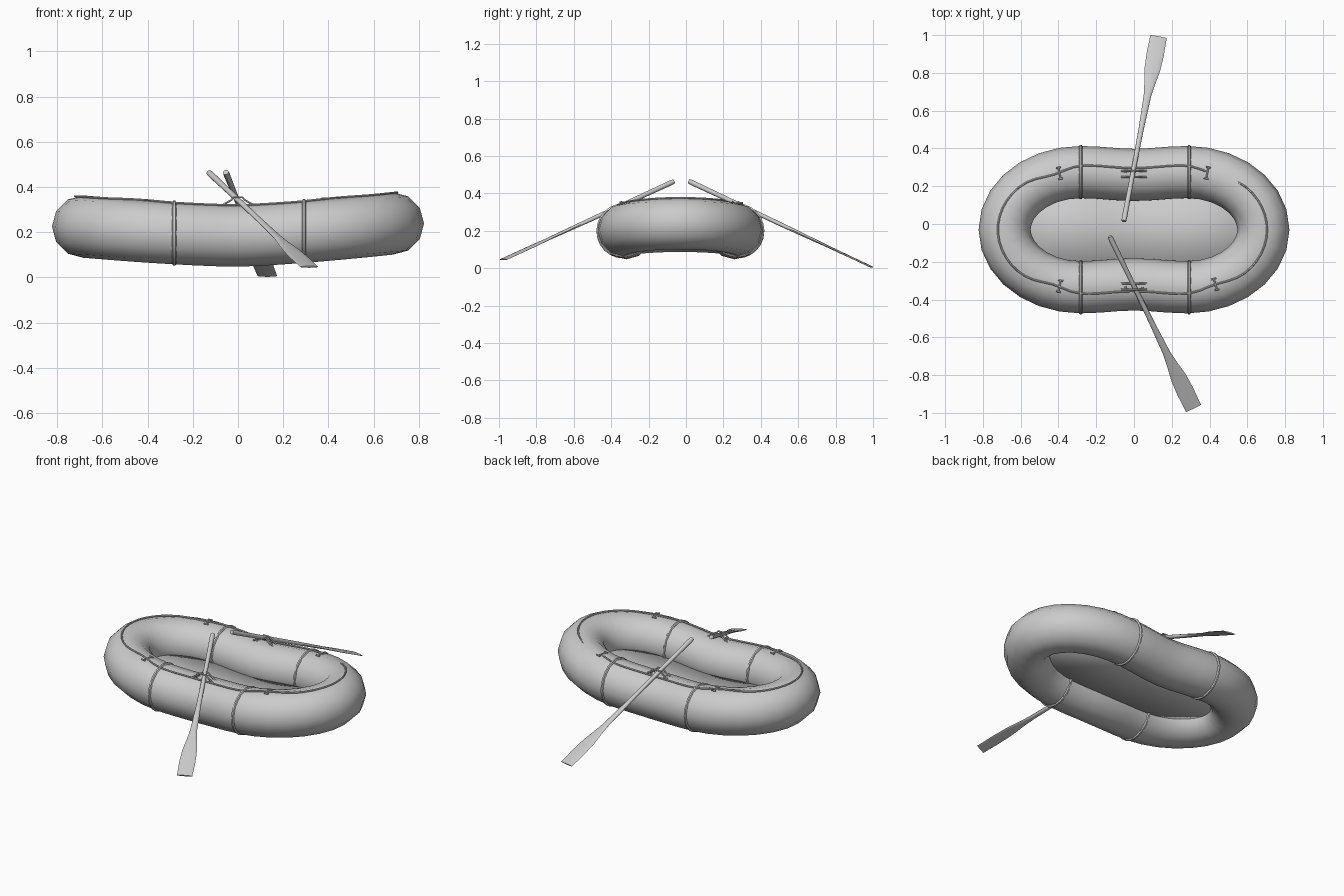
import bpy, bmesh
from math import sin, cos, pi, sqrt, exp, radians
from mathutils import Vector, Matrix

cube = bpy.data.objects.get("Cube")
if cube:
    bpy.data.objects.remove(cube)

RADIUS = 0.138        # tube radius
STRAIGHT = 0.28       # half length of the straight sides
HALF_W = 0.305        # half width of the tube centreline
END = 0.405           # length of each rounded end
MID_Y = -0.03
UP = Vector((0, 0, 1))
parts = []


def height(x):
    """Tube centre height: the ends rise above the middle."""
    return 0.185 + 0.047 * (abs(x) / 0.69) ** 1.4 + 0.01 * x


def centre(s):
    """Closed centreline: right end, back side, left end, front side."""
    s %= 4
    side, f = int(s), s - int(s)
    flip = 1 if side < 2 else -1
    if side % 2 == 0:
        a = pi * (f - 0.5)
        x, y = STRAIGHT + END * cos(a), HALF_W * sin(a)
    else:
        x = STRAIGHT * (1 - 2 * f)
        y = HALF_W - 0.0075 * (1 + cos(pi * x / STRAIGHT))
    x, y = x * flip, y * flip
    return Vector((x, y + MID_Y, height(x)))


def outward(s):
    d = centre(s + 0.01) - centre(s - 0.01)
    return Vector((d.y, -d.x, 0)).normalized()


def add_mesh(name, bm):
    bmesh.ops.recalc_face_normals(bm, faces=bm.faces)
    mesh = bpy.data.meshes.new(name)
    bm.to_mesh(mesh)
    bm.free()
    ob = bpy.data.objects.new(name, mesh)
    bpy.context.collection.objects.link(ob)
    parts.append(ob)
    return ob


def loft(name, rings, closed=False):
    """Skin a list of equal-sized point rings."""
    bm = bmesh.new()
    loops = [[bm.verts.new(p) for p in ring] for ring in rings]
    n = len(loops[0])
    pairs = list(zip(loops, loops[1:]))
    if closed:
        pairs.append((loops[-1], loops[0]))
    else:
        bm.faces.new(loops[0])
        bm.faces.new(loops[-1])
    for a, b in pairs:
        for i in range(n):
            j = (i + 1) % n
            bm.faces.new((a[i], a[j], b[j], b[i]))
    return add_mesh(name, bm)


def wire(name, paths, radius, cyclic=False):
    """Round rod along one or more polylines, turned into a mesh."""
    curve = bpy.data.curves.new(name, 'CURVE')
    curve.dimensions = '3D'
    curve.bevel_depth = radius
    curve.bevel_resolution = 1
    curve.use_fill_caps = True
    for pts in paths:
        spline = curve.splines.new('POLY')
        spline.points.add(len(pts) - 1)
        for p, co in zip(spline.points, pts):
            p.co = (*co, 1)
        spline.use_cyclic_u = cyclic
    temp = bpy.data.objects.new(name + "_curve", curve)
    bpy.context.collection.objects.link(temp)
    graph = bpy.context.evaluated_depsgraph_get()
    mesh = bpy.data.meshes.new_from_object(temp.evaluated_get(graph))
    bpy.data.objects.remove(temp)
    mesh.name = name
    ob = bpy.data.objects.new(name, mesh)
    bpy.context.collection.objects.link(ob)
    parts.append(ob)
    return ob


# Inflated tube
stations = []
for side, count in enumerate((14, 6, 14, 6)):
    stations += [side + i / count for i in range(count)]
rings = []
for s in stations:
    c, n = centre(s), outward(s)
    rings.append([c + RADIUS * (n * cos(a) + UP * sin(a))
                  for a in (2 * pi * k / 12 for k in range(12))])
loft("tube", rings, closed=True)

# Floor sheet, its edge buried in the tube
bm = bmesh.new()
rows = []
for i in range(41):
    s = 0.52 + 1.96 * i / 40
    rows.append([bm.verts.new(centre(q) - UP * 0.03) for q in (s, 5 - s)])
for a, b in zip(rows, rows[1:]):
    bm.faces.new((a[0], a[1], b[1], b[0]))
floor = add_mesh("floor", bm)
floor.modifiers.new("thickness", 'SOLIDIFY').thickness = 0.006

# Seam bands around the sides
for end, x in (("right", -0.282), ("left", 0.292)):
    for place, sign in (("front", -1), ("back", 1)):
        c = Vector((x, MID_Y + sign * HALF_W, height(x)))
        hoop = [c + 0.136 * Vector((0, cos(a), sin(a)))
                for a in (2 * pi * k / 24 for k in range(24))]
        wire(f"band_{place}_{end}", [hoop], 0.009, cyclic=True)


# Grab rope lying on top of the tube
def on_top(s, off, lift):
    z = sqrt(RADIUS ** 2 - off ** 2) * 0.985
    return centre(s) + outward(s) * off + UP * (z + lift)


rope = []
for i in range(97):
    s = 0.9 + 3.88 * i / 96
    x = centre(s).x
    off = 0.036 - 0.03 * exp(-((abs(x) - 0.43) / 0.1) ** 2)
    if x > 0.45:
        off -= 0.07 * (x - 0.45)
    rope.append(on_top(s, off, 0.003))
rope[0].z -= 0.01
rope[-1].z -= 0.01
wire("grab_rope", [rope], 0.005)

# Rope cleats: a short bar with a crosspiece at each end
for name, s in (("back_left", 0.915), ("back_right", 2.09),
                ("front_right", 2.91), ("front_left", 0.12)):
    n = outward(s)
    along = UP.cross(n)
    c = on_top(s, 0.006, 0.006)
    ends = [c - n * 0.03 - UP * 0.003, c + n * 0.03 - UP * 0.003]
    bars = [ends] + [[e - along * 0.013, e + along * 0.013] for e in ends]
    wire("cleat_" + name, bars, 0.0045)

# Oarlocks: two arched rods on each side joined by feet
for place, y in (("front", -0.33), ("back", 0.265)):
    base = 0.32
    arches = []
    for dy in (-0.016, 0.016):
        arches.append([Vector((x, y + dy, base + z)) for x, z in
                       ((-0.068, 0), (-0.03, 0.022), (-0.02, 0.034),
                        (0.02, 0.034), (0.03, 0.022), (0.068, 0))])
    feet = [[Vector((x, y - 0.016, base)), Vector((x, y + 0.016, base))]
            for x in (-0.045, 0.045)]
    wire("oarlock_" + place, arches + feet, 0.005)


# Oars: position along length, half width, half thickness
PROFILE = ((0, 0.012, 0.012), (0.02, 0.014, 0.014), (0.12, 0.013, 0.013),
           (0.3, 0.012, 0.012), (0.5, 0.014, 0.011), (0.68, 0.02, 0.008),
           (0.74, 0.028, 0.006), (0.82, 0.042, 0.005), (0.9, 0.046, 0.004),
           (1, 0.044, 0.004))
for place, grip, tip in (
        ("front", (-0.128, -0.066, 0.463), (0.315, -0.976, 0.046)),
        ("back", (-0.054, 0.015, 0.465), (0.13, 0.992, 0.006))):
    grip, tip = Vector(grip), Vector(tip)
    axis = (tip - grip).normalized()
    across = axis.cross(UP).normalized()
    thick = across.cross(axis)
    rings = []
    for t, w, h in PROFILE:
        c = grip.lerp(tip, t)
        rings.append([c + across * w * cos(a) + thick * h * sin(a)
                      for a in (2 * pi * k / 12 for k in range(12))])
    loft("oar_" + place, rings)

# Smooth shading with crisp ends
bpy.ops.object.select_all(action='DESELECT')
for ob in parts:
    ob.select_set(True)
bpy.context.view_layer.objects.active = parts[0]
bpy.ops.object.shade_smooth_by_angle(angle=radians(50))
